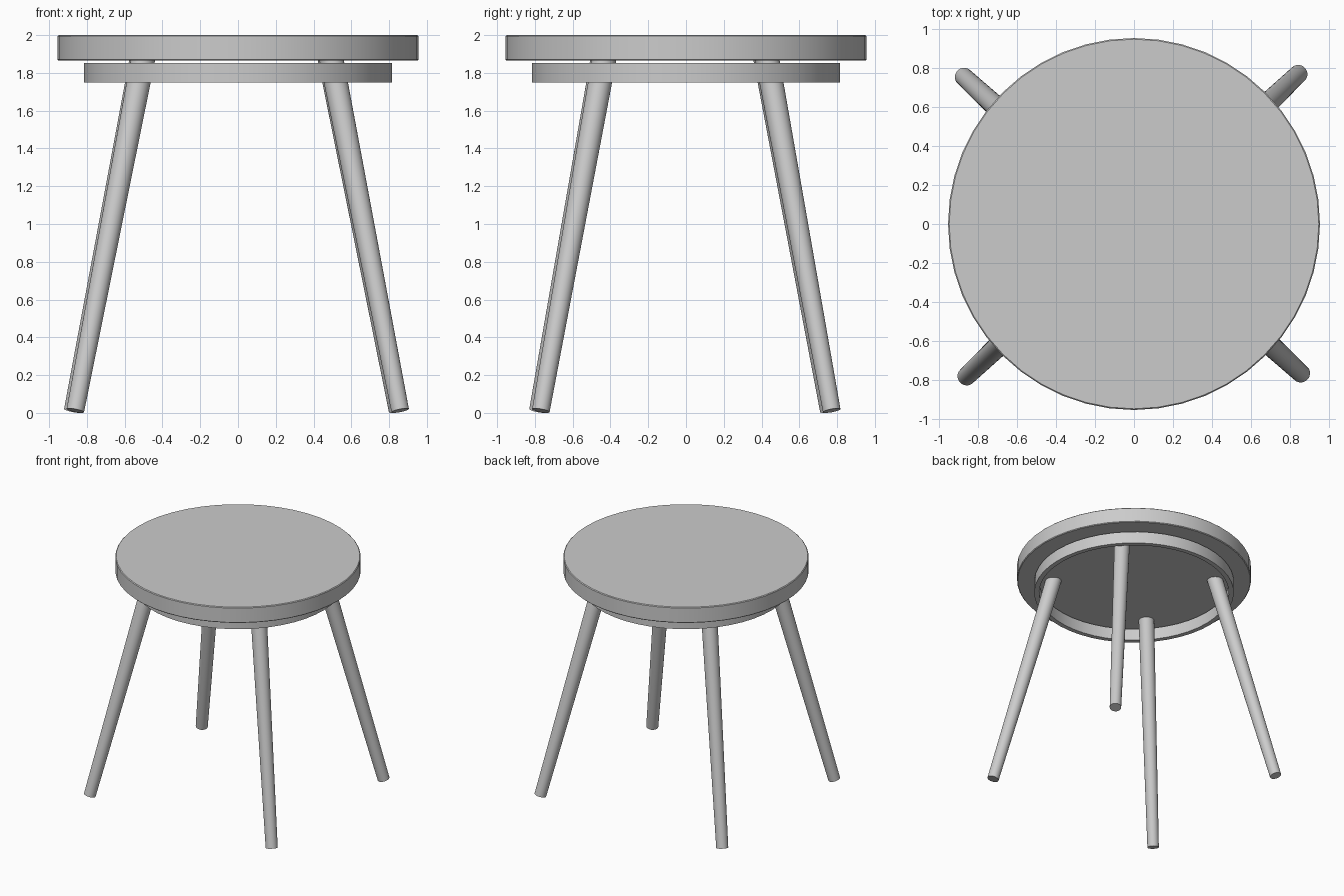
import bpy, math
from mathutils import Matrix, Vector

if "Cube" in bpy.data.objects:
    bpy.data.objects.remove(bpy.data.objects["Cube"])


def lathe(name, profile, segments=48, place=None):
    """Spin a closed-off (radius, z) profile; a zero radius makes a pole point."""
    verts, faces, rings = [], [], []
    for r, z in profile:
        count = 1 if r == 0 else segments
        rings.append(range(len(verts), len(verts) + count))
        for i in range(count):
            a = 2 * math.pi * i / segments
            verts.append((r * math.cos(a), r * math.sin(a), z))
    for lo, hi in zip(rings, rings[1:]):
        for i in range(segments):
            j = (i + 1) % segments
            if len(lo) == 1:
                faces.append((lo[0], hi[j], hi[i]))
            elif len(hi) == 1:
                faces.append((lo[i], lo[j], hi[0]))
            else:
                faces.append((lo[i], lo[j], hi[j], hi[i]))
    mesh = bpy.data.meshes.new(name)
    mesh.from_pydata(verts, [], faces)
    if place:
        mesh.transform(place)
    obj = bpy.data.objects.new(name, mesh)
    bpy.context.collection.objects.link(obj)
    bpy.ops.object.select_all(action='DESELECT')
    obj.select_set(True)
    bpy.context.view_layer.objects.active = obj
    bpy.ops.object.shade_smooth_by_angle(angle=math.radians(40))
    return obj


# Round seat with softened edges
R, B = 0.956, 0.006
lathe("seat", [(0, 1.865), (R - B, 1.865), (R, 1.865 + B),
               (R, 2 - B), (R - B, 2), (0, 2)])

# Thin hoop just below the seat, open in the middle
OUT, INN, LOW, HIGH = 0.815, 0.775, 1.748, 1.853
lathe("apron_ring", [(INN, LOW), (OUT, LOW), (OUT, HIGH), (INN, HIGH), (INN, LOW)])

# Four tapered, splayed legs running up to the seat underside
R_FOOT, R_TOP = 0.047, 0.064
twist = Matrix.Rotation(math.radians(0.5), 4, 'Z')
shift = Vector((-0.008, -0.006, 0))
for y_name, sy in (("front", -1), ("back", 1)):
    for x_name, sx in (("left", -1), ("right", 1)):
        foot = twist @ Vector((sx * 0.86, sy * 0.77, 0.0122)) + shift
        top = twist @ Vector((sx * 0.497, sy * 0.43, 1.88)) + shift
        axis = top - foot
        place = Matrix.Translation(foot) @ axis.to_track_quat('Z', 'Y').to_matrix().to_4x4()
        lathe(f"{y_name}_{x_name}_leg",
              [(0, 0), (R_FOOT, 0), (R_TOP, axis.length), (0, axis.length)],
              segments=32, place=place)
